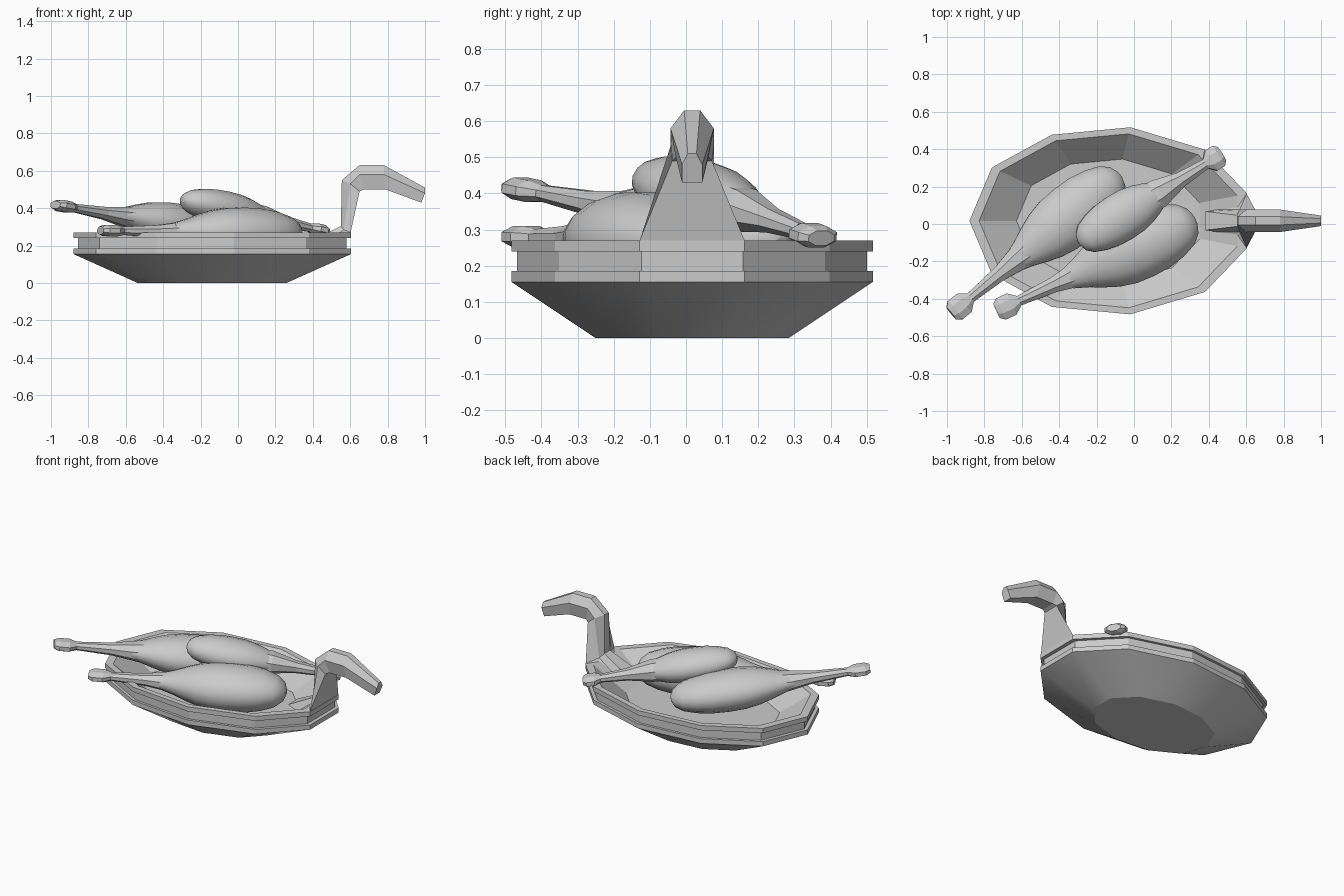
import bpy
import bmesh
import math
from mathutils import Vector

cube = bpy.data.objects.get("Cube")
if cube:
    bpy.data.objects.remove(cube, do_unlink=True)

grey = bpy.data.materials.new("plain_grey")
grey.use_nodes = True
grey.diffuse_color = (0.6, 0.6, 0.6, 1)
grey.node_tree.nodes["Principled BSDF"].inputs["Base Color"].default_value = (0.6, 0.6, 0.6, 1)


def loft(name, rings, smooth_bands=()):
    """Skin a list of equal-length point rings and cap both ends."""
    n = len(rings[0])
    verts = [p for ring in rings for p in ring]
    faces, smooth = [], []
    for i in range(len(rings) - 1):
        for j in range(n):
            k = (j + 1) % n
            faces.append((i * n + j, i * n + k, (i + 1) * n + k, (i + 1) * n + j))
            smooth.append(i in smooth_bands)
    faces.append(tuple(reversed(range(n))))
    faces.append(tuple(range(len(verts) - n, len(verts))))
    smooth += [False, False]
    mesh = bpy.data.meshes.new(name)
    mesh.from_pydata(verts, [], faces)
    mesh.materials.append(grey)
    for poly, flag in zip(mesh.polygons, smooth):
        poly.use_smooth = flag
    obj = bpy.data.objects.new(name, mesh)
    bpy.context.collection.objects.link(obj)
    # Consistent outward normals
    bm = bmesh.new()
    bm.from_mesh(mesh)
    bmesh.ops.recalc_face_normals(bm, faces=bm.faces)
    bm.to_mesh(mesh)
    bm.free()


# Serving dish: one faceted outline, scaled through a bowl profile
mid_x, mid_y = -0.14, 0.017
half = [(0.605, 0.145), (0.38, 0.38), (-0.02, 0.5), (-0.44, 0.46), (-0.76, 0.285)]
outline = half + [(-0.88, 0.0)] + [(x, -y) for x, y in reversed(half)]
profile = [(0.535, 0), (1, 0.155), (1, 0.185), (0.968, 0.185), (0.968, 0.24),
           (1, 0.24), (1, 0.27), (0.93, 0.27), (0.66, 0.135)]
loft("dish", [[(mid_x + (x - mid_x) * s, mid_y + y * s, z) for x, y in outline]
              for s, z in profile], smooth_bands=(0,))

# Curved handle: six-sided sections of (x, z, half width) for ridge, side and underside
sections = [
    ((0.38, 0.22, 0.05), (0.45, 0.20, 0.06), (0.56, 0.25, 0.13)),
    ((0.55, 0.305, 0.03), (0.565, 0.285, 0.06), (0.602, 0.27, 0.145)),
    ((0.555, 0.55, 0.022), (0.60, 0.53, 0.06), (0.65, 0.49, 0.055)),
    ((0.65, 0.63, 0.022), (0.65, 0.58, 0.06), (0.67, 0.50, 0.045)),
    ((0.78, 0.63, 0.022), (0.78, 0.58, 0.06), (0.79, 0.50, 0.045)),
    ((1.00, 0.51, 0.012), (1.00, 0.48, 0.028), (0.98, 0.43, 0.028)),
]
loft("handle", [[(x, mid_y + w, z) for x, z, w in s] +
                [(x, mid_y - w, z) for x, z, w in reversed(s)] for s in sections])


def drumstick(name, knob, tip, radius, flat):
    """Bone with a knob at one end and a smooth egg of meat at the other."""
    a, b = Vector(knob), Vector(tip)
    along = b - a
    side = along.cross(Vector((0, 0, 1))).normalized()
    up = side.cross(along).normalized()

    def rings(stations, sides):
        return [[a + along * t + side * (r * math.cos(q)) + up * (r * f * math.sin(q))
                 for q in (math.tau * (k + 0.5) / sides for k in range(sides))]
                for t, r, f in stations]

    # Flattened knob, then a rounder shank widening into the meat
    bone = [(-0.055, 0.045, 0.5), (-0.03, 0.068, 0.48), (0.025, 0.068, 0.48),
            (0.065, 0.03, 0.8), (0.25, 0.045, 0.8), (0.42, 0.085, 0.75), (0.5, 0.085, 0.75)]
    loft(name + "_bone", rings(bone, 8))
    egg = [(0.33, 0.34), (0.4, 0.5), (0.47, 0.7), (0.54, 0.87), (0.62, 0.98), (0.71, 1.0),
           (0.8, 0.96), (0.88, 0.84), (0.95, 0.65), (0.99, 0.4), (1.005, 0.12)]
    loft(name + "_meat", rings([(t, r * radius, flat) for t, r in egg], 16),
         smooth_bands=range(len(egg)))


drumstick("back_drumstick", (-0.93, -0.44, 0.41), (-0.08, 0.26, 0.265), 0.167, 0.7)
drumstick("front_drumstick", (-0.68, -0.44, 0.28), (0.325, 0.02, 0.265), 0.184, 0.74)
drumstick("top_drumstick", (0.43, 0.35, 0.285), (-0.29, -0.10, 0.445), 0.132, 0.72)
